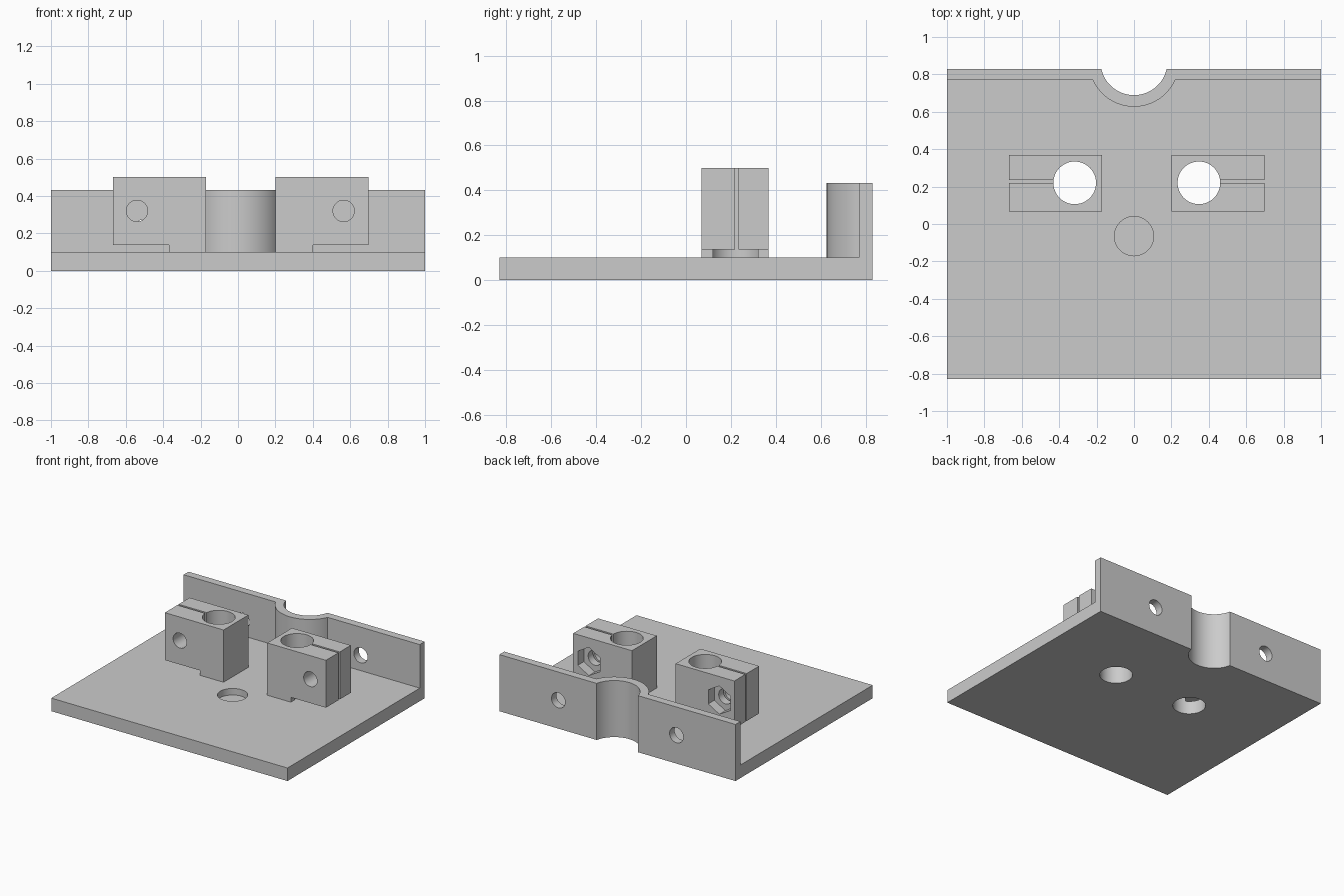
import bpy, bmesh, math

cube = bpy.data.objects.get("Cube")
if cube:
    bpy.data.objects.remove(cube, do_unlink=True)

grey = bpy.data.materials.new("light_grey")
grey.use_nodes = True
grey.diffuse_color = (0.6, 0.6, 0.6, 1)
grey.node_tree.nodes["Principled BSDF"].inputs["Base Color"].default_value = (0.6, 0.6, 0.6, 1)


def prism(name, points, lo, hi, axis="z"):
    """Extrude a 2D outline along z (points are x, y) or y (points are x, z)."""
    bm = bmesh.new()
    place = (lambda p, h: (p[0], p[1], h)) if axis == "z" else (lambda p, h: (p[0], h, p[1]))
    face = bm.faces.new([bm.verts.new(place(p, lo)) for p in points])
    top = bmesh.ops.extrude_face_region(bm, geom=[face])["geom"]
    move = (0, 0, hi - lo) if axis == "z" else (0, hi - lo, 0)
    bmesh.ops.translate(bm, vec=move, verts=[v for v in top if isinstance(v, bmesh.types.BMVert)])
    bmesh.ops.recalc_face_normals(bm, faces=bm.faces)
    mesh = bpy.data.meshes.new(name)
    bm.to_mesh(mesh)
    bm.free()
    mesh.materials.append(grey)
    obj = bpy.data.objects.new(name, mesh)
    bpy.context.collection.objects.link(obj)
    return obj


def circle(x, y, r, n=48, turn=0.0):
    return [(x + r * math.cos(turn + math.tau * i / n),
             y + r * math.sin(turn + math.tau * i / n)) for i in range(n)]


def rect(x0, x1, y0, y1):
    return [(x0, y0), (x1, y0), (x1, y1), (x0, y1)]


def lower_arc(cy, r, y_end, n=40):
    """Arc below height y_end, running from -x to +x."""
    a = math.asin((cy - y_end) / r)
    return [(r * math.cos(t), cy + r * math.sin(t))
            for t in (math.pi + a + (math.pi - 2 * a) * i / n for i in range(n + 1))]


def combine(obj, other, operation="DIFFERENCE"):
    mod = obj.modifiers.new(operation.lower(), "BOOLEAN")
    mod.operation, mod.solver, mod.object = operation, "EXACT", other
    bpy.context.view_layer.objects.active = obj
    bpy.ops.object.modifier_apply(modifier=mod.name)
    bpy.data.objects.remove(other, do_unlink=True)


def finish(obj):
    bpy.ops.object.select_all(action="DESELECT")
    obj.select_set(True)
    bpy.context.view_layer.objects.active = obj
    bpy.ops.object.shade_smooth_by_angle(angle=math.radians(30))


BASE_TOP, WALL_TOP, BLOCK_TOP = 0.1, 0.433, 0.5
BACK, WALL_FRONT = 0.83, 0.77
BORE_Y, BORE_R = 0.22, 0.114
BOLT_R = 0.057
# side, inner face, foot end, outer face, bore centre, bolt centre
CLAMPS = [("right", -0.17, -0.37, -0.667, -0.317, -0.54),
          ("left", 0.2, 0.4, 0.697, 0.347, 0.565)]

# Base plate with a round notch in the back edge
notch = lower_arc(0.868, 0.179, BACK)
base = prism("base_plate", [(-1, BACK), (-1, -BACK), (1, -BACK), (1, BACK)] + notch[::-1],
             0, BASE_TOP)

# Back wall bulging around the notch
bulge = lower_arc(0.868, 0.241, WALL_FRONT)
wall = prism("back_wall", [(-1, BACK), (-1, WALL_FRONT)] + bulge
             + [(1, WALL_FRONT), (1, BACK)] + notch[::-1], BASE_TOP, WALL_TOP)
for x in (-0.5, 0.5):
    combine(wall, prism("wall_hole", circle(x, 0.217, 0.058, 32), 0.7, 0.9, "y"))
combine(base, wall, "UNION")

# Shallow round pocket in the plate
combine(base, prism("pocket", circle(0, -0.065, 0.105), 0.05, 0.2))

# Split clamp blocks with bore, slot, bolt hole and hex nut recess
for side, inner, foot, outer, bore_x, bolt_x in CLAMPS:
    block = prism(side + "_clamp_block",
                  [(inner, BASE_TOP), (inner, BLOCK_TOP), (outer, BLOCK_TOP),
                   (outer, 0.137), (foot, 0.137), (foot, BASE_TOP)], 0.068, 0.368, "y")
    bore = circle(bore_x, BORE_Y, BORE_R)
    combine(base, prism("plate_bore", bore, -0.1, 0.2))
    combine(block, prism("block_bore", bore, 0, 0.6))
    x0, x1 = sorted((bore_x, outer * 1.1))
    combine(block, prism("slot", rect(x0, x1, 0.219, 0.235), 0, 0.6))
    combine(block, prism("bolt_hole", circle(bolt_x, 0.32, BOLT_R, 32), 0, 0.5, "y"))
    combine(block, prism("nut_recess", circle(bolt_x, 0.32, 0.108, 6, math.pi / 2), 0.295, 0.5, "y"))
    finish(block)
finish(base)
